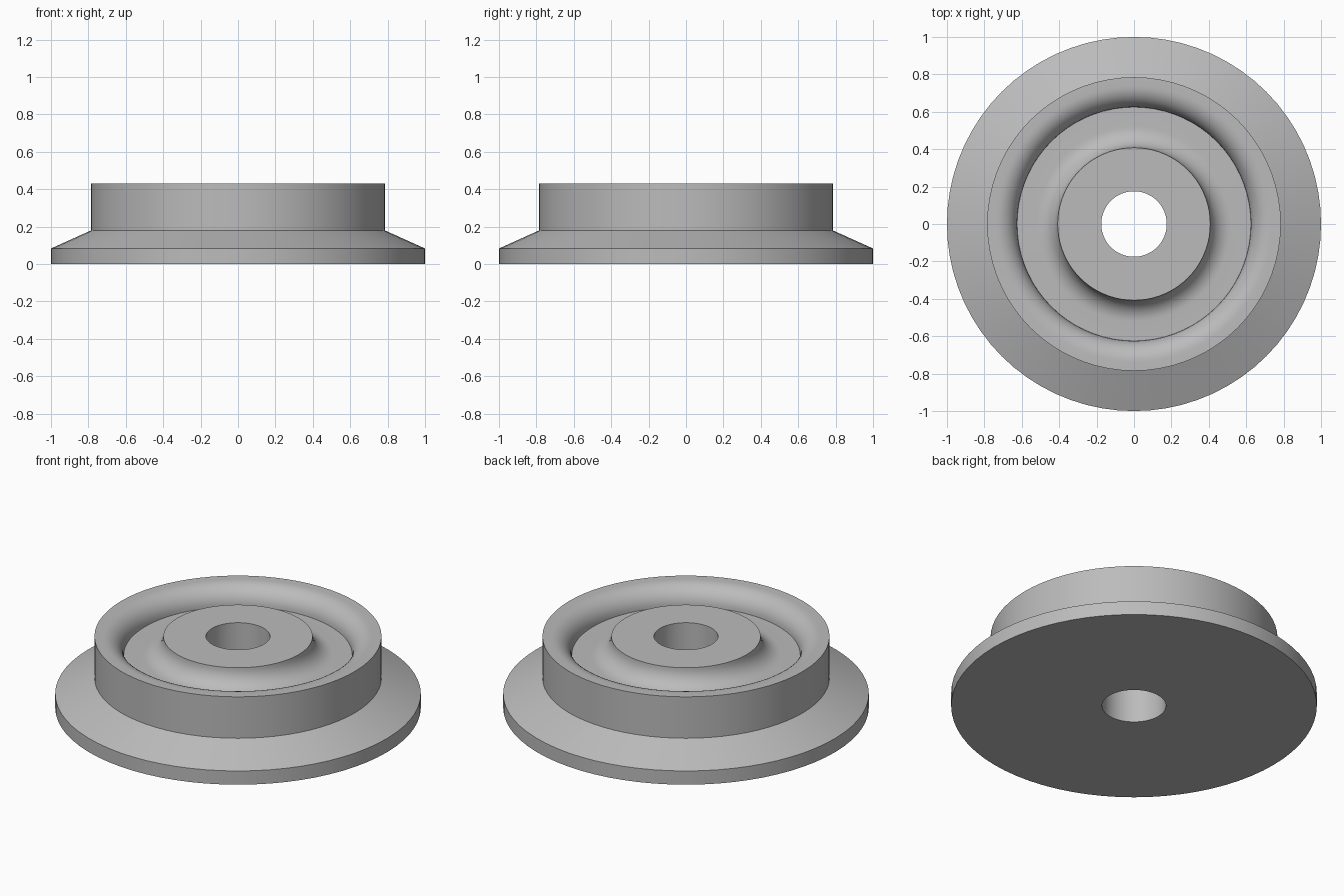
import bpy, bmesh, math

cube = bpy.data.objects.get("Cube")
if cube:
    bpy.data.objects.remove(cube, do_unlink=True)

SEGMENTS = 72
TOP, WEB = 0.43, 0.318
FILLET = TOP - WEB
HUB_R, RIM_IN = 0.408, 0.625

steel = bpy.data.materials.new("grey_metal")
steel.use_nodes = True
grey = (0.5, 0.5, 0.5, 1)
steel.diffuse_color = grey
steel.node_tree.nodes["Principled BSDF"].inputs["Base Color"].default_value = grey


def arc(cx, cz, start, end, steps=10):
    """Quarter fillet in the r-z plane, angles in degrees."""
    angles = [math.radians(start + (end - start) * i / steps) for i in range(steps + 1)]
    return [(cx + FILLET * math.cos(a), cz + FILLET * math.sin(a)) for a in angles]


def lathe(name, profile):
    """Turn a closed r-z profile about the z axis."""
    bm = bmesh.new()
    rings = []
    for i in range(SEGMENTS):
        a = math.tau * i / SEGMENTS
        rings.append([bm.verts.new((r * math.cos(a), r * math.sin(a), z)) for r, z in profile])
    n = len(profile)
    for i in range(SEGMENTS):
        here, after = rings[i], rings[(i + 1) % SEGMENTS]
        for j in range(n):
            k = (j + 1) % n
            bm.faces.new((here[j], after[j], after[k], here[k]))
    bmesh.ops.recalc_face_normals(bm, faces=bm.faces)
    mesh = bpy.data.meshes.new(name)
    bm.to_mesh(mesh)
    bm.free()
    mesh.materials.append(steel)
    obj = bpy.data.objects.new(name, mesh)
    bpy.context.collection.objects.link(obj)
    return obj


# Flange, tread, rounded rim, recessed web, flared hub and axle bore
profile = [(0.175, 0), (1, 0), (1, 0.083), (0.785, 0.18), (0.785, TOP)]
profile += arc(RIM_IN + FILLET, WEB, 90, 180)
profile += arc(HUB_R + FILLET, TOP, 270, 180)
profile += [(0.175, TOP)]
wheel = lathe("flanged_wheel", profile)

bpy.ops.object.select_all(action="DESELECT")
wheel.select_set(True)
bpy.context.view_layer.objects.active = wheel
bpy.ops.object.shade_smooth_by_angle(angle=math.radians(20))
